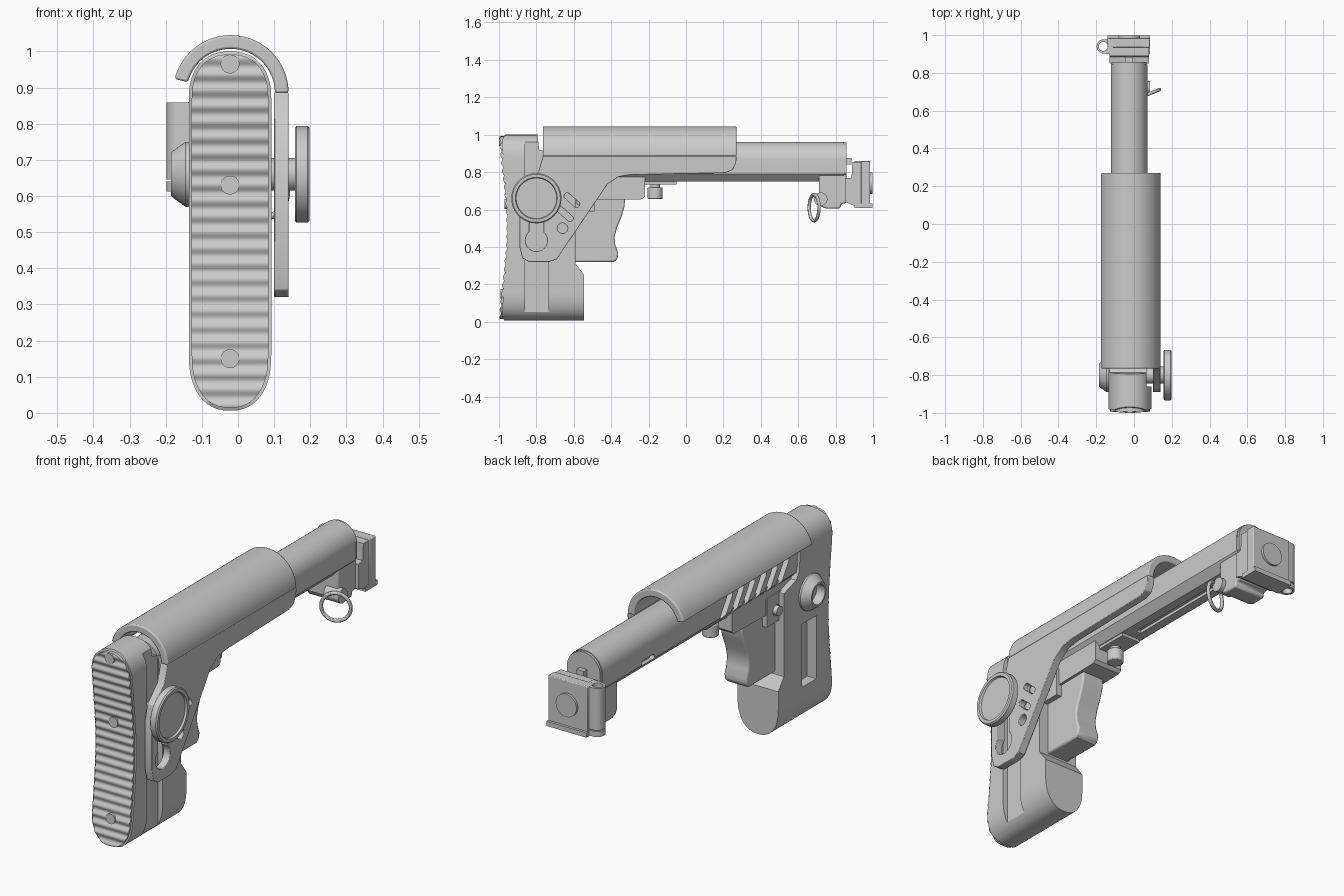
import bpy, bmesh, math
from mathutils import Vector, Matrix

if "Cube" in bpy.data.objects:
    bpy.data.objects.remove(bpy.data.objects["Cube"])

CX = -0.022  # centre line of the stock


def finish(name, bm):
    bmesh.ops.recalc_face_normals(bm, faces=bm.faces)
    me = bpy.data.meshes.new(name)
    bm.to_mesh(me)
    bm.free()
    ob = bpy.data.objects.new(name, me)
    bpy.context.collection.objects.link(ob)
    return ob


def prism(name, pts, axis, lo, hi):
    """Extrude a 2D outline along an axis; outline uses the other two axes in order."""
    def place(p, d):
        return {'x': (d, p[0], p[1]), 'y': (p[0], d, p[1]), 'z': (p[0], p[1], d)}[axis]
    bm = bmesh.new()
    a = [bm.verts.new(place(p, lo)) for p in pts]
    b = [bm.verts.new(place(p, hi)) for p in pts]
    bm.faces.new(a)
    bm.faces.new(b[::-1])
    n = len(pts)
    for i in range(n):
        bm.faces.new((a[i], a[(i + 1) % n], b[(i + 1) % n], b[i]))
    return finish(name, bm)


def box(name, x0, x1, y0, y1, z0, z1):
    return prism(name, [(y0, z0), (y1, z0), (y1, z1), (y0, z1)], 'x', x0, x1)


def circle(u, v, r, n=40):
    return [(u + r * math.cos(2 * math.pi * i / n), v + r * math.sin(2 * math.pi * i / n)) for i in range(n)]


def capsule(u0, v0, u1, v1, r, n=12):
    a = math.atan2(v1 - v0, u1 - u0)
    pts = []
    for (u, v, s) in ((u1, v1, -math.pi / 2), (u0, v0, math.pi / 2)):
        pts += [(u + r * math.cos(a + s + math.pi * i / n), v + r * math.sin(a + s + math.pi * i / n))
                for i in range(n + 1)]
    return pts


def lathe_x(name, prof, y, z, n=64):
    """Spin (x, radius) points about a line parallel to x."""
    bm = bmesh.new()
    rings = [[bm.verts.new((x, y + r * math.cos(2 * math.pi * i / n), z + r * math.sin(2 * math.pi * i / n)))
              for i in range(n)] for x, r in prof]
    for p, q in zip(rings, rings[1:]):
        for i in range(n):
            bm.faces.new((p[i], p[(i + 1) % n], q[(i + 1) % n], q[i]))
    bm.faces.new(rings[0])
    bm.faces.new(rings[-1])
    return finish(name, bm)


def boolean(ob, cutter, op='DIFFERENCE'):
    m = ob.modifiers.new('cut', 'BOOLEAN')
    m.object, m.operation, m.solver = cutter, op, 'EXACT'
    bpy.context.view_layer.objects.active = ob
    bpy.ops.object.modifier_apply(modifier=m.name)
    bpy.data.objects.remove(cutter, do_unlink=True)


def bevel(ob, w, seg=2):
    m = ob.modifiers.new('bevel', 'BEVEL')
    m.width, m.segments, m.limit_method, m.angle_limit = w, seg, 'ANGLE', math.radians(40)


def butt_outline(inset=0.0):
    """Rounded upright outline of the stock in x, z."""
    w = 0.114 - inset
    pts = []
    for zc, h, s in ((0.87, 0.13 - inset, 0), (0.16, 0.154 - inset, math.pi)):
        for i in range(25):
            a = s + math.pi * i / 24
            c, d = math.cos(a), math.sin(a)
            pts.append((CX + w * math.copysign(abs(c) ** 0.87, c), zc + h * math.copysign(abs(d) ** 0.87, d)))
    return pts


def back(z):
    """Hollow curve of the butt."""
    return -0.988 + 0.036 * math.sin(math.pi * min(max((z - 0.04) / 0.92, 0), 1)) ** 1.5


# main stock body
zs = [i / 24 for i in range(25)]
side = [(back(z) + 0.004 + 0.02 * (z in (0.0, 1.0)), z * 1.02 - 0.01) for z in zs][::-1]
side += [(-0.545, -0.01), (-0.545, 0.25), (-0.59, 0.31), (-0.59, 0.73), (-0.69, 0.76), (-0.715, 0.8),
         (-0.72, 0.9), (-0.785, 0.92), (-0.795, 1.01)]
body = prism('stock_body', butt_outline(), 'y', -1.1, -0.4)
boolean(body, prism('cut', side, 'x', -0.4, 0.4), 'INTERSECT')
boolean(body, box('cut', 0.066, 0.3, -0.86, -0.735, 0.04, 1.1))
boolean(body, box('cut', -0.3, -0.085, -0.85, -0.735, 0.2, 0.52))

# ribbed butt pad
N = 230
wave = [(back(i / N) - 0.005 + 0.004 * math.cos(2 * math.pi * 23 * i / N), i / N) for i in range(N + 1)]
pad = prism('butt_pad', butt_outline(0.008), 'y', -1.1, -0.9)
boolean(pad, prism('cut', wave[::-1] + [(-0.93, 0), (-0.93, 1)], 'x', -0.4, 0.4), 'INTERSECT')
for i, z in enumerate((0.15, 0.63, 0.965)):
    prism('pad_screw_%d' % i, circle(CX, z, 0.026), 'y', back(z) - 0.012, back(z) + 0.03)

# buffer tube: arched top, chamfered flat bottom
TX = -0.026
arch = [(TX + 0.097 * math.cos(math.pi * i / 32), 0.865 + 0.097 * math.sin(math.pi * i / 32)) for i in range(33)]
arch += [(TX - 0.097, 0.79), (TX - 0.06, 0.75), (TX + 0.06, 0.75), (TX + 0.097, 0.79)]
tube = prism('tube', arch, 'y', -0.74, 0.845)
for i in range(6):
    y = -0.6 + i * 0.09
    boolean(tube, prism('cut', capsule(y - 0.03, 0.88, y + 0.03, 0.79, 0.02), 'x', -0.3, -0.085))
boolean(tube, prism('cut', capsule(0.44, 0.8, 0.52, 0.8, 0.012), 'x', -0.3, -0.1))
boolean(tube, box('cut', TX - 0.014, TX + 0.014, 0.0, 0.6, 0.7, 0.765))

# cheek rest: rolled shell and right side plate
arc = [math.radians(166) * i / 40 for i in range(41)]
shell = [(-0.02 + 0.16 * math.cos(a), 0.885 + 0.16 * math.sin(a)) for a in arc]
shell += [(-0.02 + 0.122 * math.cos(a), 0.885 + 0.122 * math.sin(a)) for a in arc[::-1]]
bevel(prism('cheek_shell', shell, 'y', -0.765, 0.27), 0.006)
plate_pts = [(0.27, 0.886), (0.268, 0.85), (0.25, 0.812), (0.21, 0.795), (-0.3, 0.785), (-0.36, 0.775),
             (-0.42, 0.735), (-0.66, 0.38), (-0.69, 0.335), (-0.73, 0.32), (-0.84, 0.32), (-0.875, 0.34),
             (-0.89, 0.4), (-0.89, 0.64), (-0.87, 0.72), (-0.79, 0.8), (-0.765, 0.886)]
plate = prism('cheek_side_plate', plate_pts, 'x', 0.1, 0.14)
boolean(plate, prism('cut', capsule(-0.8, 0.43, -0.8, 0.66, 0.038), 'x', 0, 0.3))
boolean(plate, prism('cut', circle(-0.8, 0.435, 0.058), 'x', 0, 0.3))
boolean(plate, prism('cut', circle(-0.66, 0.5, 0.027), 'x', 0, 0.3))
for y, z in ((-0.645, 0.575), (-0.61, 0.65)):
    boolean(plate, prism('cut', capsule(y - 0.025, z + 0.022, y + 0.025, z - 0.022, 0.016), 'x', 0, 0.3))
bevel(plate, 0.005)

# clamp wheel on the right, hollow nut on the left
lathe_x('clamp_shaft', [(0.05, 0.045), (0.165, 0.045)], -0.8, 0.66)
lathe_x('clamp_wheel', [(0.157, 0.128), (0.162, 0.134), (0.192, 0.134), (0.198, 0.128), (0.198, 0.112),
                        (0.188, 0.108)], -0.8, 0.66)
lathe_x('left_nut', [(-0.11, 0.09), (-0.145, 0.09), (-0.18, 0.065), (-0.185, 0.06), (-0.185, 0.05),
                     (-0.14, 0.048)], -0.8, 0.66)

# bracket, lever and carrier below the tube
bracket = box('front_bracket', -0.11, 0.07, -0.64, -0.49, 0.59, 0.735)
boolean(bracket, prism('cut', circle(-0.565, 0.65, 0.027), 'x', -0.3, 0.3))
prism('cross_pin', circle(-0.565, 0.65, 0.024), 'x', -0.13, 0.085)
prism('tube_carrier', [(-0.7, 0.79), (-0.7, 0.7), (-0.5, 0.65), (-0.235, 0.655), (-0.22, 0.67), (-0.22, 0.79)],
      'x', -0.105, 0.055)
lever = prism('lever', [(-0.62, 0.66), (-0.62, 0.32), (-0.385, 0.32), (-0.367, 0.335), (-0.362, 0.365),
                        (-0.378, 0.41), (-0.382, 0.45), (-0.37, 0.5), (-0.345, 0.56), (-0.33, 0.61),
                        (-0.325, 0.66)], 'x', -0.085, 0.041)
bevel(lever, 0.008)
box('stop_plate', -0.075, 0.03, -0.24, -0.05, 0.735, 0.755)
prism('stop_stem', circle(CX, -0.165, 0.026), 'z', 0.7, 0.75)
bevel(prism('stop_button', circle(CX, -0.165, 0.04), 'z', 0.655, 0.718), 0.005)

# end fitting of the tube
lug = prism('end_lug', [(0.71, 0.89), (0.71, 0.64), (0.725, 0.615), (0.75, 0.605), (0.825, 0.605), (0.83, 0.63),
                        (0.858, 0.635), (0.858, 0.89)], 'x', -0.115, 0.063)
bevel(lug, 0.008)
prism('end_cap', [(TX + (x - TX) * 0.96, 0.86 + (z - 0.86) * 0.96) for x, z in arch], 'y', 0.84, 0.858)

# folding hinge block and mounting plate
prism('hinge_block', [(0.85, 0.64), (0.9, 0.62), (0.95, 0.62), (0.95, 0.855), (0.89, 0.855), (0.885, 0.77),
                      (0.85, 0.765)], 'x', -0.13, 0.08)
bevel(box('mount_plate', -0.14, 0.085, 0.935, 0.985, 0.625, 0.86), 0.004)
prism('mount_boss', circle(-0.025, 0.74, 0.058), 'y', 0.98, 0.997)
box('mount_lip', -0.14, 0.085, 0.9, 0.998, 0.608, 0.632)
box('top_peg', -0.045, -0.005, 0.85, 0.885, 0.84, 0.875)
ear = [(-0.13, 0.9), (-0.11, 0.9), (-0.11, 0.978), (-0.16, 0.978)]
ear += [(-0.16 + 0.038 * math.cos(math.pi / 2 + math.pi * i / 12), 0.94 + 0.038 * math.sin(math.pi / 2 + math.pi * i / 12))
        for i in range(1, 13)]
for nm, z0, z1 in (('hinge_ear_lower', 0.612, 0.64), ('hinge_barrel', 0.645, 0.858)):
    e = prism(nm, ear, 'z', z0, z1)
    boolean(e, prism('cut', circle(-0.163, 0.94, 0.024, 24), 'z', 0.5, 1))

# sling ring with its swivel pin
prism('ring_pin', circle(0.72, 0.655, 0.036), 'x', 0.0, 0.085)
bm = bmesh.new()
rot = Matrix.Translation((0.07, 0.685, 0.61)) @ Matrix.Rotation(math.radians(22), 4, 'Z')
rows = []
for i in range(48):
    a = 2 * math.pi * i / 48
    rows.append([bm.verts.new(rot @ Vector(((0.07 + 0.009 * math.cos(b)) * math.cos(a), 0.009 * math.sin(b),
                                            (0.07 + 0.009 * math.cos(b)) * math.sin(a))))
                 for b in [2 * math.pi * j / 12 for j in range(12)]])
for i in range(48):
    for j in range(12):
        p, q, k = rows[i], rows[(i + 1) % 48], (j + 1) % 12
        bm.faces.new((p[j], p[k], q[k], q[j]))
finish('sling_ring', bm)

# smooth shading with sharp edges kept
for ob in bpy.context.collection.objects:
    ob.select_set(True)
    bpy.context.view_layer.objects.active = ob
bpy.ops.object.shade_smooth_by_angle(angle=math.radians(30))
